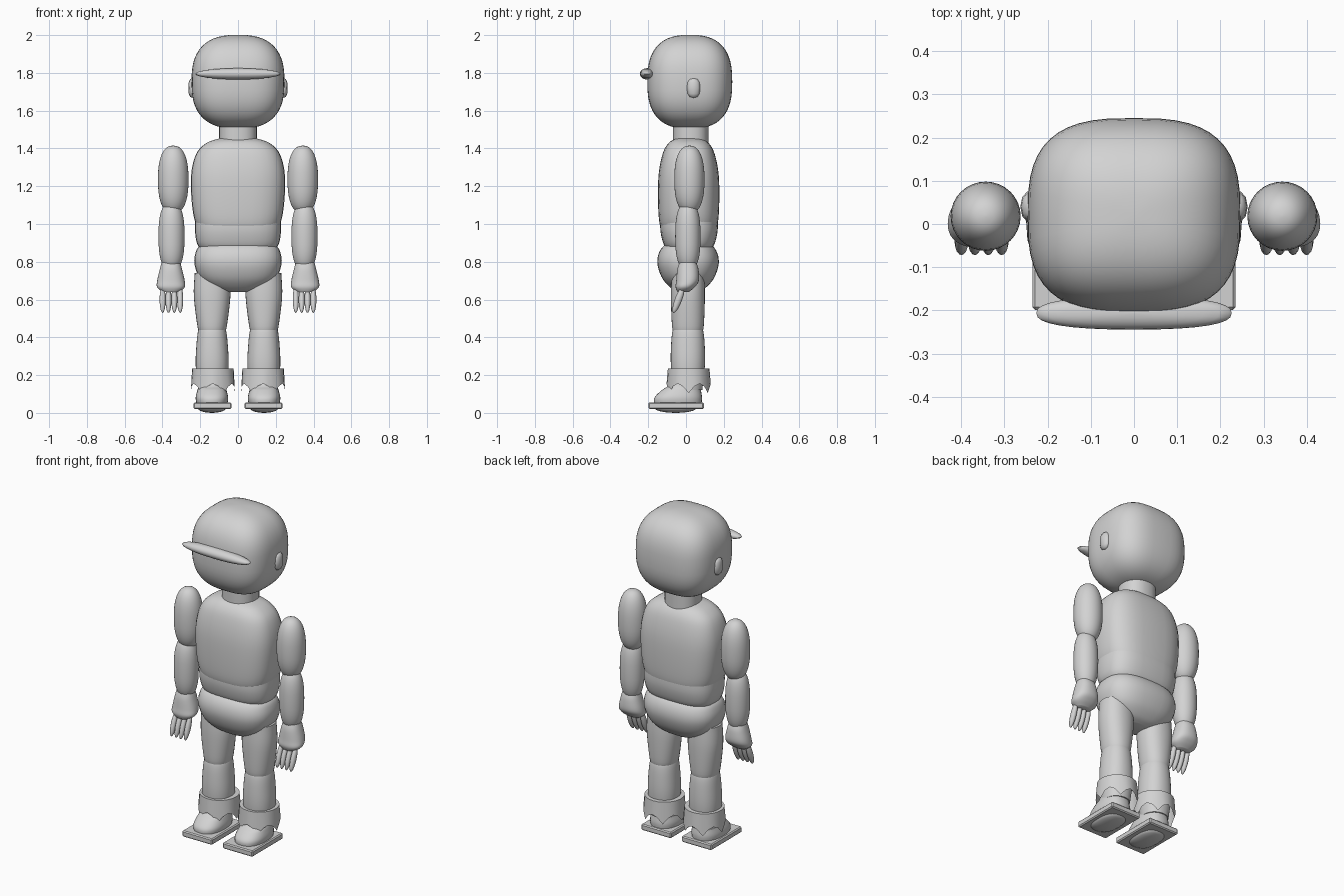
import bpy, bmesh, math
from mathutils import Matrix, Vector

cube = bpy.data.objects.get("Cube")
if cube:
    bpy.data.objects.remove(cube, do_unlink=True)

grey = bpy.data.materials.new("plain_grey")
grey.use_nodes = True
grey.diffuse_color = (0.65, 0.65, 0.65, 1)
grey.node_tree.nodes["Principled BSDF"].inputs["Base Color"].default_value = (0.65, 0.65, 0.65, 1)


def finish(name, bm, smooth=True):
    """Turn a bmesh into a named, shaded object."""
    bmesh.ops.recalc_face_normals(bm, faces=bm.faces)
    mesh = bpy.data.meshes.new(name)
    bm.to_mesh(mesh)
    bm.free()
    mesh.materials.append(grey)
    if smooth:
        mesh.shade_smooth()
        mesh.set_sharp_from_angle(angle=math.radians(50))
    obj = bpy.data.objects.new(name, mesh)
    bpy.context.collection.objects.link(obj)
    return obj


def power(v, n):
    return math.copysign(abs(v) ** (2 / n), v)


def skin(name, rings, centre=(0, 0, 0), n=2, segs=32, tilt=0):
    """Skin superellipse rings given as (z, half x, half y, y shift)."""
    bm = bmesh.new()
    place = Matrix.Translation(centre) @ Matrix.Rotation(tilt, 4, "X")
    loops = []
    for z, rx, ry, cy in rings:
        angles = [math.tau * i / segs for i in range(segs)]
        loops.append([bm.verts.new(place @ Vector((
            rx * power(math.cos(a), n), cy + ry * power(math.sin(a), n), z))) for a in angles])
    for low, high in zip(loops, loops[1:]):
        for i in range(segs):
            j = (i + 1) % segs
            bm.faces.new((low[i], low[j], high[j], high[i]))
    bm.faces.new(loops[0][::-1])
    bm.faces.new(loops[-1])
    return finish(name, bm)


def blob(name, centre, half, n=2, nz=2, segs=32, steps=20, tilt=0):
    """Superellipsoid with its own side and height roundness."""
    rings = []
    for k in range(steps + 1):
        t = math.radians(-89 + 178 * k / steps)
        w = power(math.cos(t), nz)
        rings.append((half[2] * power(math.sin(t), nz), half[0] * w, half[1] * w, 0))
    return skin(name, rings, centre, n, segs, tilt)


def loft(name, keys, centre=(0, 0, 0), n=2, steps=5):
    """Skin through a few key rings with smooth curves between them."""
    rings = []
    pts = [keys[0]] + keys + [keys[-1]]
    for a, b, c, d in zip(pts, pts[1:], pts[2:], pts[3:]):
        for s in range(steps):
            t = s / steps
            rings.append([q + t / 2 * (r - p + t * (2*p - 5*q + 4*r - s4 + t * (3*q - p - 3*r + s4)))
                          for p, q, r, s4 in zip(a, b, c, d)])
    return skin(name, rings + [keys[-1]], centre, n)


def box(name, centre, size, bevel):
    bm = bmesh.new()
    bmesh.ops.create_cube(bm, size=1, matrix=Matrix.Translation(centre) @ Matrix.Diagonal((*size, 1)))
    bmesh.ops.bevel(bm, geom=bm.edges[:], offset=bevel, segments=1, affect="EDGES")
    return finish(name, bm, smooth=False)


def cuff(name, x):
    """Open flared trouser end with a pointed hem."""
    bm = bmesh.new()
    segs = 24
    loops = [[], [], []]
    for i in range(segs):
        a = math.tau * i / segs
        hem = 0.105 + 0.05 * abs(math.sin(3 * a))
        for loop, r, z in zip(loops, (0.08, 0.11, 0.117), (0.235, 0.235, hem)):
            loop.append(bm.verts.new((x + r * math.cos(a), 0.014 + r * math.sin(a), z)))
    for high, low in zip(loops, loops[1:]):
        for i in range(segs):
            j = (i + 1) % segs
            bm.faces.new((high[i], low[i], low[j], high[j]))
    return finish(name, bm)


# Head
blob("head", (0, 0.02, 1.753), (0.246, 0.225, 0.248), n=2.9, nz=2.6, segs=48, steps=28)
blob("visor", (0, -0.206, 1.795), (0.226, 0.038, 0.03), n=2.5, steps=12)
skin("neck", [(1.40, 0.1, 0.094, 0.025), (1.56, 0.1, 0.094, 0.025)], n=2.3)

# Body
loft("chest", [(0.93, 0.17, 0.11, 0), (0.98, 0.215, 0.148, 0), (1.08, 0.241, 0.161, 0),
               (1.25, 0.249, 0.16, 0), (1.37, 0.222, 0.138, 0), (1.43, 0.165, 0.105, 0),
               (1.455, 0.09, 0.06, 0)], (0, 0.014, 0), n=2.8)
loft("abdomen", [(0.86, 0.195, 0.115, 0), (0.90, 0.218, 0.137, 0), (0.97, 0.228, 0.152, 0),
                 (1.06, 0.224, 0.15, 0)], (0, 0.016, 0), n=2.8)
loft("pelvis", [(0.64, 0.06, 0.05, 0), (0.66, 0.135, 0.09, 0), (0.71, 0.2, 0.135, 0),
                (0.78, 0.229, 0.161, 0), (0.84, 0.227, 0.157, 0), (0.885, 0.2, 0.128, 0),
                (0.90, 0.12, 0.08, 0)], (0, 0.011, 0), n=2.6)

for side, s in (("left", 1), ("right", -1)):
    blob(side + "_ear", (s * 0.24, 0.04, 1.72), (0.023, 0.037, 0.052), nz=2.6, segs=10, steps=6)

    # Arm and hand
    blob(side + "_upper_arm", (s * 0.343, 0.018, 1.235), (0.081, 0.08, 0.18), nz=2.4)
    blob(side + "_forearm", (s * 0.352, 0.01, 0.935), (0.069, 0.067, 0.18), nz=2.6)
    loft(side + "_hand", [(0.64, 0.045, 0.03, -0.015), (0.665, 0.073, 0.05, -0.005),
                          (0.70, 0.073, 0.06, 0.008), (0.76, 0.059, 0.056, 0.01),
                          (0.795, 0.05, 0.045, 0.01)], (s * 0.355, 0, 0), n=2.3)
    for k, x in enumerate((0.306, 0.337, 0.368, 0.399)):
        blob(f"{side}_finger_{k + 1}", (s * x, -0.04, 0.60), (0.016, 0.019, 0.075),
             segs=12, steps=10, tilt=-0.36)

    # Leg
    loft(side + "_thigh", [(0.42, 0.065, 0.072, 0), (0.46, 0.078, 0.084, 0),
                           (0.62, 0.097, 0.09, 0), (0.74, 0.092, 0.085, 0)],
         (s * 0.137, 0.01, 0), n=2.2)
    loft(side + "_shin", [(0.12, 0.074, 0.076, 0), (0.25, 0.087, 0.09, 0), (0.36, 0.083, 0.089, 0),
                          (0.44, 0.073, 0.08, 0), (0.47, 0.055, 0.06, 0)],
         (s * 0.137, 0.01, 0), n=2.2)
    cuff(side + "_cuff", s * 0.133)

    # Foot
    loft(side + "_foot", [(0.04, 0.08, 0.124, -0.043), (0.08, 0.086, 0.126, -0.041),
                          (0.12, 0.077, 0.104, -0.025), (0.145, 0.07, 0.085, -0.008),
                          (0.2, 0.068, 0.07, 0.01)], (s * 0.138, 0, 0), n=2.4)
    box(side + "_sole", (s * 0.135, -0.052, 0.038), (0.2, 0.293, 0.036), 0.006)
    blob(side + "_tread", (s * 0.138, -0.055, 0.025), (0.075, 0.11, 0.025), n=2.6, steps=10)
